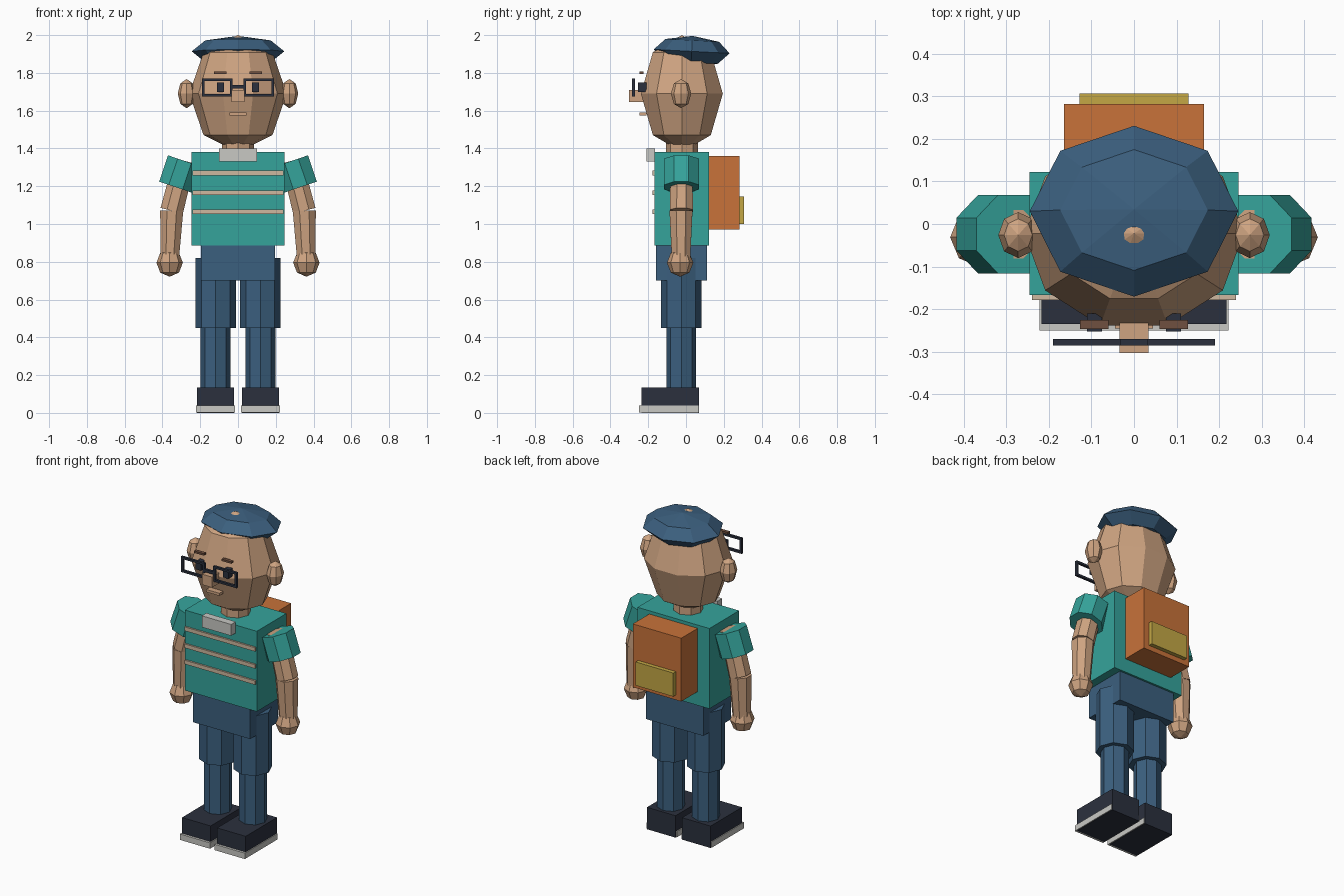
import bpy, bmesh, math
from mathutils import Vector, Matrix

if "Cube" in bpy.data.objects:
    bpy.data.objects.remove(bpy.data.objects["Cube"])


def mat(name, rgb):
    m = bpy.data.materials.new(name)
    m.diffuse_color = (*rgb, 1)
    m.use_nodes = True
    m.node_tree.nodes["Principled BSDF"].inputs["Base Color"].default_value = m.diffuse_color
    return m


SKIN = mat("skin", (0.62, 0.37, 0.22))
TEAL = mat("teal", (0.036, 0.37, 0.33))
BLUE = mat("denim blue", (0.044, 0.115, 0.21))
ORANGE = mat("orange", (0.58, 0.17, 0.042))
YELLOW = mat("mustard", (0.55, 0.39, 0.06))
DARK = mat("dark navy", (0.024, 0.03, 0.048))
GREY = mat("light grey", (0.58, 0.58, 0.55))
CREAM = mat("cream", (0.62, 0.48, 0.35))
BROWN = mat("brown", (0.16, 0.08, 0.05))


def finish(name, bm, material):
    me = bpy.data.meshes.new(name)
    bmesh.ops.recalc_face_normals(bm, faces=bm.faces)
    bm.to_mesh(me)
    bm.free()
    me.materials.append(material)
    ob = bpy.data.objects.new(name, me)
    bpy.context.collection.objects.link(ob)
    return ob


def box(name, x, y, z, material):
    """Box from (min, max) ranges on each axis."""
    bm = bmesh.new()
    size = [b - a for a, b in (x, y, z)]
    mid = [(a + b) / 2 for a, b in (x, y, z)]
    bmesh.ops.create_cube(bm, size=1, matrix=Matrix.Translation(mid) @ Matrix.Diagonal((*size, 1)))
    return finish(name, bm, material)


def rod(name, p, q, r1, r2, material, turn=0):
    """Eight-sided tapered cylinder from p to q."""
    p, q = Vector(p), Vector(q)
    d = q - p
    # tilt happens in the xz plane only
    tilt = Matrix.Rotation(math.atan2(d.x, d.z), 4, 'Y')
    spin = Matrix.Rotation(math.radians(turn), 4, 'Z')
    bm = bmesh.new()
    bmesh.ops.create_cone(bm, cap_ends=True, segments=8, radius1=r1, radius2=r2, depth=d.length,
                          matrix=Matrix.Translation((p + q) / 2) @ tilt @ spin)
    return finish(name, bm, material)


def ball(name, c, r, seg, rings, material, tilt=0):
    """Low-poly ellipsoid with one vertex column facing front."""
    bm = bmesh.new()
    bmesh.ops.create_uvsphere(
        bm, u_segments=seg, v_segments=rings, radius=1,
        matrix=Matrix.Translation(c) @ Matrix.Rotation(math.radians(tilt), 4, 'X')
        @ Matrix.Diagonal((*r, 1)) @ Matrix.Rotation(math.pi / 2, 4, 'Z'))
    return finish(name, bm, material)


def span(s, a, b):
    """Range mirrored to side s."""
    return (min(s * a, s * b), max(s * a, s * b))


# Torso, hips, neck
box("torso", (-0.245, 0.245), (-0.167, 0.122), (0.885, 1.38), TEAL)
box("hips", (-0.195, 0.195), (-0.16, 0.11), (0.70, 0.887), BLUE)
rod("neck", (0, -0.022, 1.36), (0, -0.022, 1.46), 0.085, 0.085, SKIN)
box("collar", (-0.1, 0.1), (-0.21, -0.165), (1.33, 1.40), GREY)
for z in (1.27, 1.165, 1.065):
    box("shirt_stripe", (-0.24, 0.24), (-0.178, -0.16), (z - 0.012, z + 0.012), CREAM)

# Backpack
box("backpack", (-0.165, 0.165), (0.12, 0.282), (0.97, 1.36), ORANGE)
box("backpack_pocket", (-0.128, 0.128), (0.28, 0.307), (1.0, 1.145), YELLOW)

# Head and cap
ball("head", (0, -0.022, 1.69), (0.258, 0.228, 0.31), 10, 4, SKIN)
ball("cap", (0, 0.03, 1.914), (0.245, 0.201, 0.082), 8, 4, BLUE, tilt=-3)
box("nose", (-0.034, 0.034), (-0.303, -0.22), (1.645, 1.71), SKIN)
box("mouth", (-0.045, 0.045), (-0.246, -0.21), (1.575, 1.591), SKIN)
box("glasses_bridge", (-0.035, 0.035), (-0.285, -0.27), (1.718, 1.735), DARK)

for s in (-1, 1):
    # Face details
    ball("ear", (s * 0.272, -0.026, 1.69), (0.047, 0.054, 0.077), 8, 4, SKIN)
    box("eye", span(s, 0.075, 0.111), (-0.253, -0.21), (1.70, 1.75), DARK)
    box("eyebrow", span(s, 0.06, 0.127), (-0.247, -0.225), (1.795, 1.807), BROWN)

    # Glasses frame
    gy = (-0.285, -0.27)
    for z in (1.675, 1.757):
        box("glasses_bar", span(s, 0.03, 0.19), gy, (z, z + 0.013), DARK)
    for x in (0.03, 0.177):
        box("glasses_post", span(s, x, x + 0.013), gy, (1.675, 1.77), DARK)

    # Arms
    ay = -0.024
    shoulder, elbow, wrist = (s * 0.283, ay, 1.334), (s * 0.351, ay, 1.07), (s * 0.362, ay - 0.005, 0.80)
    rod("sleeve", shoulder, (s * 0.33, ay, 1.195), 0.1, 0.1, TEAL, 22.5)
    rod("upper_arm", shoulder, elbow, 0.062, 0.066, SKIN, 22.5)
    rod("forearm", elbow, wrist, 0.066, 0.052, SKIN, 22.5)
    ball("hand", (s * 0.362, -0.031, 0.795), (0.07, 0.07, 0.074), 8, 4, SKIN)

    # Legs
    rod("thigh", (s * 0.118, -0.025, 0.45), (s * 0.118, -0.025, 0.82), 0.108, 0.108, BLUE)
    rod("shin", (s * 0.12, -0.025, 0.12), (s * 0.12, -0.025, 0.46), 0.079, 0.079, BLUE)

    # Shoes with a pale rim around the sole
    box("shoe", span(s, 0.022, 0.217), (-0.235, 0.07), (0, 0.135), DARK)
    box("sole_rim", span(s, 0.016, 0.222), (-0.25, 0.067), (0.002, 0.038), GREY)
